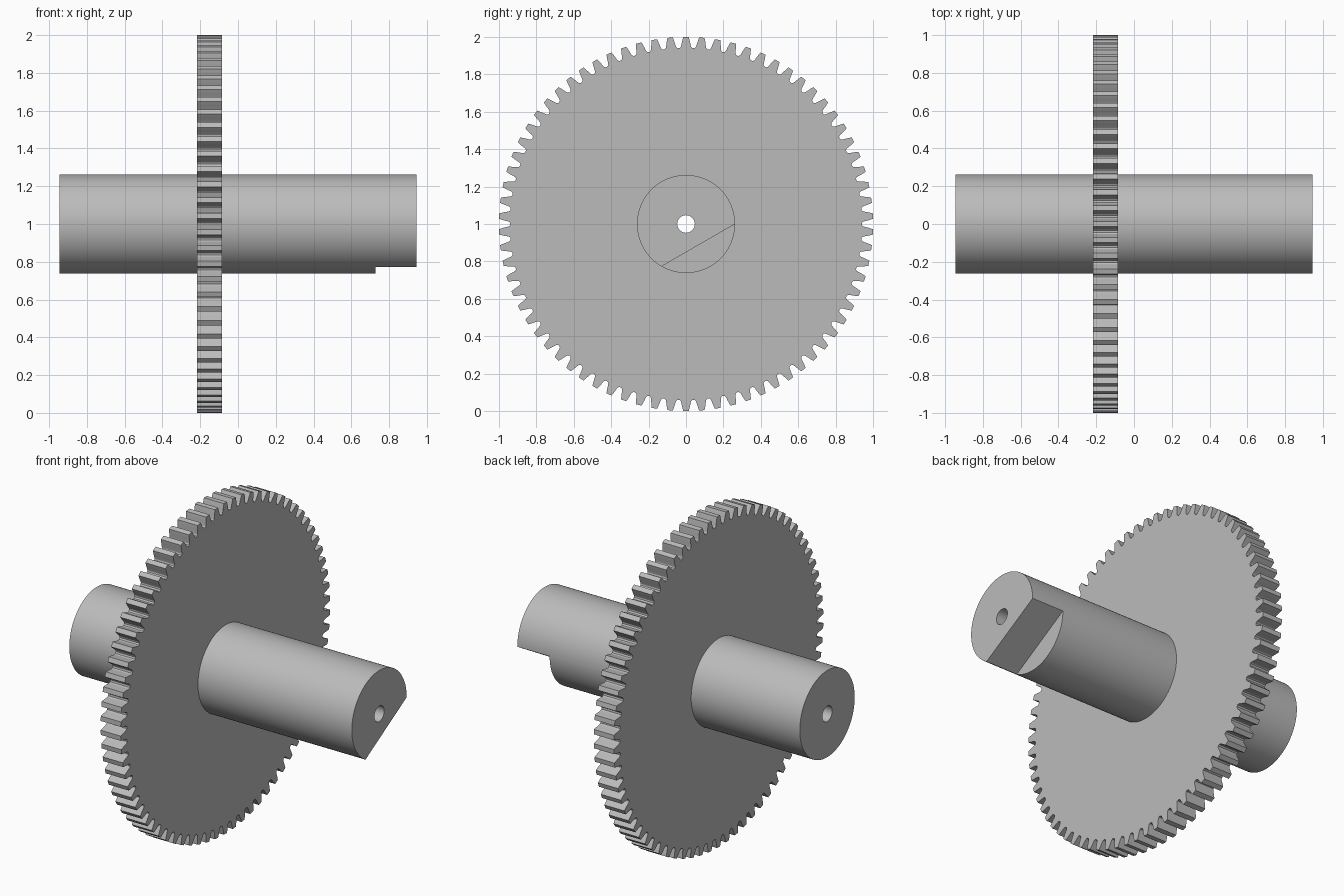
import bpy, bmesh, math
from mathutils import Matrix, Vector

if "Cube" in bpy.data.objects:
    bpy.data.objects.remove(bpy.data.objects["Cube"], do_unlink=True)

AXIS_Z = 1.0            # height of the shaft axis
HALF_LEN = 0.944        # half the shaft length
SHAFT_R, BORE_R = 0.262, 0.047
GEAR_X0, GEAR_X1 = -0.218, -0.084
TEETH = 74

steel = bpy.data.materials.new("plain grey")
steel.use_nodes = True
grey = (0.5, 0.5, 0.5, 1)
steel.diffuse_color = grey
steel.node_tree.nodes["Principled BSDF"].inputs["Base Color"].default_value = grey


def extrude_x(name, profile, x0, x1):
    """Solid from a (y, z) outline around the shaft axis, extruded along x."""
    bm = bmesh.new()
    base = bm.faces.new([bm.verts.new((x0, y, AXIS_Z + z)) for y, z in profile])
    grown = bmesh.ops.extrude_face_region(bm, geom=[base])["geom"]
    verts = [v for v in grown if isinstance(v, bmesh.types.BMVert)]
    bmesh.ops.translate(bm, verts=verts, vec=(x1 - x0, 0, 0))
    bmesh.ops.recalc_face_normals(bm, faces=bm.faces)
    mesh = bpy.data.meshes.new(name)
    bm.to_mesh(mesh)
    bm.free()
    mesh.materials.append(steel)
    obj = bpy.data.objects.new(name, mesh)
    bpy.context.collection.objects.link(obj)
    return obj


def polar(r, a):
    return r * math.cos(a), r * math.sin(a)


def circle(r, n):
    return [polar(r, math.tau * i / n) for i in range(n)]


def cut(obj, cutter):
    """Subtract the cutter and remove it."""
    mod = obj.modifiers.new("cut", 'BOOLEAN')
    mod.operation, mod.solver, mod.object = 'DIFFERENCE', 'EXACT', cutter
    bpy.context.view_layer.objects.active = obj
    bpy.ops.object.modifier_apply(modifier=mod.name)
    bpy.data.objects.remove(cutter, do_unlink=True)


def smooth(obj, degrees):
    bpy.ops.object.select_all(action='DESELECT')
    obj.select_set(True)
    bpy.context.view_layer.objects.active = obj
    bpy.ops.object.shade_smooth_by_angle(angle=math.radians(degrees))


# Toothed wheel: half a tooth as (radius, half width), mirrored and repeated
flank = [(0.941, 0.0345), (0.946, 0.0285), (0.955, 0.0255),
         (0.974, 0.0215), (0.988, 0.0180), (1.0, 0.0145)]
tooth = [(r, -w) for r, w in flank] + [(r, w) for r, w in reversed(flank)]
outline = []
for i in range(TEETH):
    mid = math.pi / 2 + math.tau * i / TEETH
    outline += [polar(r, mid + w / r) for r, w in tooth]
gear = extrude_x("gear_wheel", outline, GEAR_X0, GEAR_X1)
cut(gear, extrude_x("gear_bore", circle(SHAFT_R - 0.01, 96), -0.5, 0.5))
smooth(gear, 20)

# Shaft with a lengthwise bore
shaft = extrude_x("shaft", circle(SHAFT_R, 96), -HALF_LEN, HALF_LEN)
cut(shaft, extrude_x("shaft_bore", circle(BORE_R, 32), -1.2, 1.2))

# Flat cut across one end of the shaft, tilted 30 degrees
tilt = Matrix.Rotation(math.radians(30), 2)
block = [(-0.5, -0.5), (0.5, -0.5), (0.5, -SHAFT_R / 2), (-0.5, -SHAFT_R / 2)]
cut(shaft, extrude_x("end_flat", [tuple(tilt @ Vector(p)) for p in block], 0.728, 1.2))
smooth(shaft, 30)
